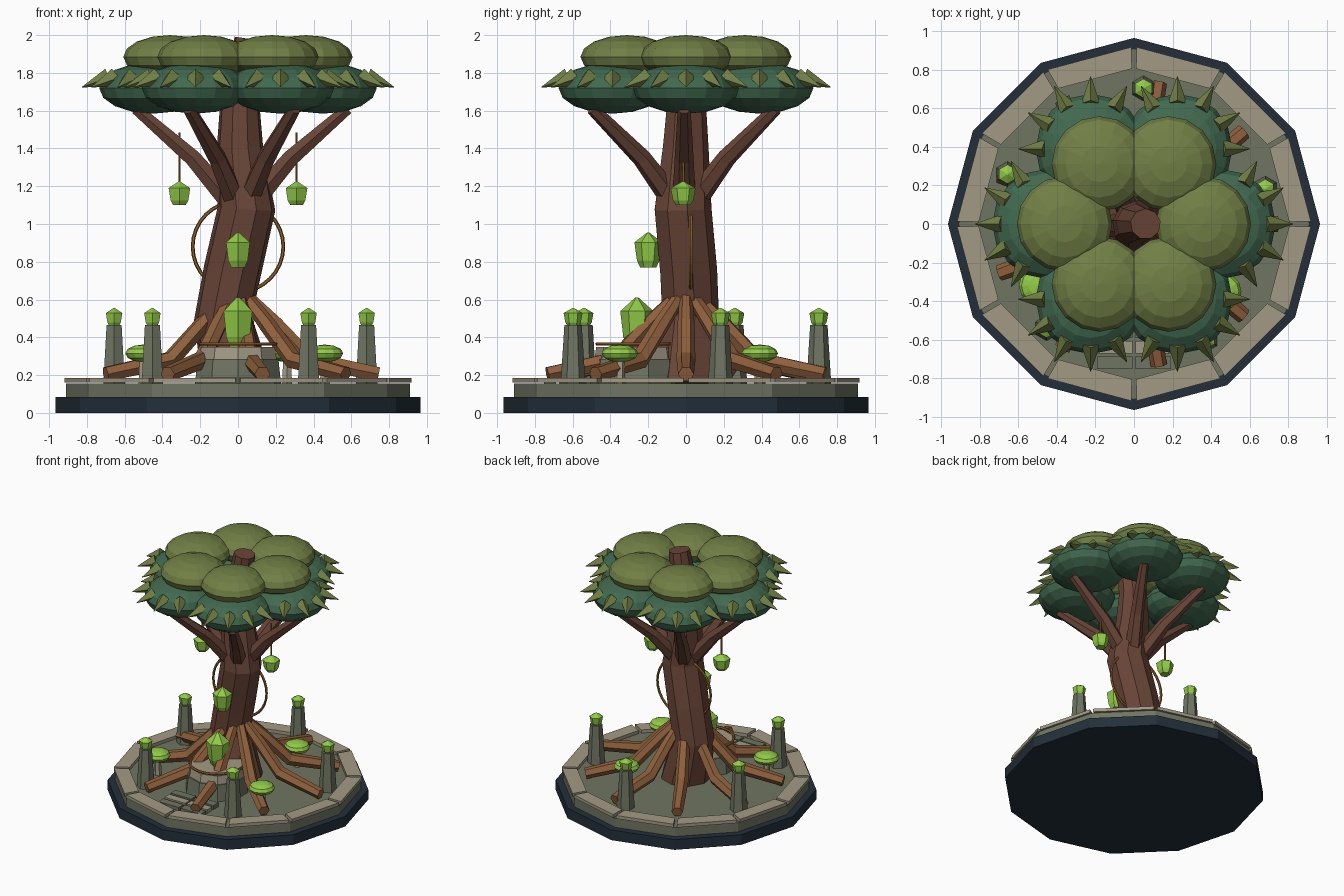
import bpy, bmesh
from math import cos, sin, radians, pi
from mathutils import Vector, Matrix

if "Cube" in bpy.data.objects:
    bpy.data.objects.remove(bpy.data.objects["Cube"], do_unlink=True)


def material(name, hexcode):
    rgb = [int(hexcode[i:i + 2], 16) / 255 for i in (0, 2, 4)]
    col = [c / 12.92 if c < 0.04 else ((c + 0.055) / 1.055) ** 2.4 for c in rgb] + [1]
    m = bpy.data.materials.new(name)
    m.use_nodes = True
    m.diffuse_color = col
    m.node_tree.nodes["Principled BSDF"].inputs["Base Color"].default_value = col
    return m


NAVY = material("dark_slate", "232F3A")
STONE = material("grey_stone", "6F7562")
BEIGE = material("pale_stone", "A39A85")
BARK = material("dark_bark", "694537")
ROOT = material("root_wood", "8F603C")
GOLD = material("old_gold", "94662F")
LEAF = material("olive_leaf", "717F45")
DEEP = material("deep_green_leaf", "41694F")
LIME = material("lime_glow", "92CB48")


def finish(name, bm, mat):
    bmesh.ops.recalc_face_normals(bm, faces=bm.faces)
    me = bpy.data.meshes.new(name)
    bm.to_mesh(me)
    bm.free()
    me.materials.append(mat)
    ob = bpy.data.objects.new(name, me)
    bpy.context.collection.objects.link(ob)
    return ob


def loft(name, pts, radii, n, mat, ref=(0, 1, 0), turn=0.0):
    """Faceted tube through pts; ref is perpendicular to the path."""
    pts, ref = [Vector(p) for p in pts], Vector(ref)
    bm, rings = bmesh.new(), []
    for i, p in enumerate(pts):
        t = (pts[min(i + 1, len(pts) - 1)] - pts[max(i - 1, 0)]).normalized()
        v = t.cross(ref).normalized()
        u = v.cross(t)
        angles = [2 * pi * k / n + turn for k in range(n)]
        rings.append([bm.verts.new(p + radii[i] * (u * cos(a) + v * sin(a))) for a in angles])
    for a, b in zip(rings, rings[1:]):
        for k in range(n):
            j = (k + 1) % n
            bm.faces.new((a[k], a[j], b[j], b[k]))
    bm.faces.new(rings[0])
    bm.faces.new(rings[-1])
    return finish(name, bm, mat)


def drum(name, x, y, z0, z1, r0, r1, n, mat, turn=0.0):
    return loft(name, [(x, y, z0), (x, y, z1)], [r0, r1], n, mat, turn=turn)


def radial(name, deg, profile, radii, mat, centre=(0, 0), n=6):
    """Tube following (distance, height) points in one compass direction."""
    a = radians(deg)
    pts = [(centre[0] + r * cos(a), centre[1] + r * sin(a), z) for r, z in profile]
    return loft(name, pts, radii, n, mat, ref=(-sin(a), cos(a), 0))


def ellipsoid(name, loc, size, mat, seg=16, rings=8):
    bm = bmesh.new()
    bmesh.ops.create_uvsphere(bm, u_segments=seg, v_segments=rings, radius=1,
                              matrix=Matrix.Translation(loc) @ Matrix.Diagonal((*size, 1)))
    return finish(name, bm, mat)


def lantern(name, x, y, bottom, top, r):
    h = top - bottom
    levels = [(0, 0.58), (0.2, 0.82), (0.72, 1), (1, 0.08)]
    return loft(name, [(x, y, bottom + h * f) for f, _ in levels],
                [r * s for _, s in levels], 6, LIME)


def ring(name, loc, radius, tube, tilt=0.0):
    bpy.ops.mesh.primitive_torus_add(location=loc, rotation=(tilt, 0, 0), major_radius=radius,
                                     minor_radius=tube, major_segments=32, minor_segments=6)
    ob = bpy.context.object
    ob.name = name
    ob.data.materials.append(GOLD)


def box(name, loc, size, mat):
    bm = bmesh.new()
    bmesh.ops.create_cube(bm, size=1, matrix=Matrix.Translation(loc) @ Matrix.Diagonal((*size, 1)))
    return finish(name, bm, mat)


# Stepped base with a rim of twelve paving stones
drum("base_plinth", 0, 0, 0, 0.083, 0.965, 0.965, 12, NAVY)
drum("stone_floor", 0, 0, 0.083, 0.156, 0.91, 0.91, 12, STONE)
for i in range(12):
    bm = bmesh.new()
    lo, hi = radians(30 * i + 0.8), radians(30 * i + 29.2)
    corners = [(0.805, lo), (0.918, lo), (0.918, hi), (0.805, hi)]
    face = bm.faces.new([bm.verts.new((r * cos(a), r * sin(a), 0.16)) for r, a in corners])
    up = bmesh.ops.extrude_face_region(bm, geom=[face])["geom"]
    bmesh.ops.translate(bm, vec=(0, 0, 0.026), verts=[g for g in up if isinstance(g, bmesh.types.BMVert)])
    finish(f"rim_stone_{i + 1}", bm, BEIGE)

# Front steps and shrine pedestal
for i, y in enumerate((-0.56, -0.64, -0.72)):
    for x in (-0.1, 0.1):
        box(f"step_{i + 1}", (x, y, 0.165), (0.185, 0.065, 0.05 - 0.008 * i), (STONE, BEIGE, STONE)[i])
drum("pedestal_foot", 0, -0.27, 0.15, 0.285, 0.24, 0.225, 10, STONE)
drum("pedestal_top", 0, -0.27, 0.285, 0.35, 0.215, 0.205, 10, BEIGE)
ring("pedestal_ring", (0, -0.27, 0.365), 0.2, 0.01)
lantern("shrine_lantern", 0, -0.26, 0.35, 0.612, 0.088)

# Trunk
loft("trunk", [(0, 0, 0.14), (-0.08, 0.02, 0.5), (-0.03, 0.01, 0.75), (0.045, -0.02, 1.08),
               (0.01, -0.005, 1.4), (0.01, 0, 1.65), (0.06, 0, 1.98)],
     [0.19, 0.155, 0.155, 0.155, 0.125, 0.105, 0.08], 9, BARK)
ring("trunk_ring", (0, 0.025, 0.88), 0.24, 0.01, pi / 2)

# Nine spreading roots
for i in range(9):
    radial(f"root_{i + 1}", 40 * i, [(0.05, 0.62), (0.2, 0.47), (0.38, 0.28), (0.745, 0.205)],
           [0.034, 0.045, 0.05, 0.042], ROOT)

# Branches and the two-tier canopy, one sector at a time
for i in range(6):
    deg = 60 * i
    c, s = cos(radians(deg)), sin(radians(deg))
    radial(f"branch_{i + 1}", deg, [(0.03, 1.08), (0.26, 1.35), (0.56, 1.61)],
           [0.065, 0.05, 0.034], BARK, centre=(0.02, -0.01))
    ellipsoid(f"lower_foliage_{i + 1}", (0.45 * c, 0.45 * s, 1.72), (0.285, 0.285, 0.136), DEEP)
    ellipsoid(f"upper_foliage_{i + 1}", (0.36 * c, 0.36 * s, 1.885), (0.247, 0.247, 0.115), LEAF)
    for k in range(-2, 3):
        radial(f"leaf_spike_{i + 1}_{k + 3}", deg + 30 * k, [(0.235, 1.775), (0.375, 1.725)],
               [0.05, 0.002], LEAF, centre=(0.45 * c, 0.45 * s), n=4)

# Hanging lanterns
for side, x in (("right", -0.31), ("left", 0.31)):
    drum(f"{side}_cord", x, -0.015, 1.21, 1.485, 0.007, 0.007, 6, GOLD)
    lantern(f"{side}_lantern", x, -0.015, 1.1, 1.225, 0.066)
lantern("front_lantern", 0, -0.2, 0.77, 0.955, 0.073)

# Five pillars with glowing caps
for i, deg in enumerate((15, 86, 158.5, 230, 302)):
    x, y = 0.705 * cos(radians(deg)), 0.705 * sin(radians(deg))
    drum(f"pillar_{i + 1}", x, y, 0.15, 0.465, 0.066, 0.046, 6, STONE)
    lantern(f"pillar_glow_{i + 1}", x, y, 0.46, 0.555, 0.05)

# Glowing mushrooms
for i, (x, y) in enumerate(((-0.5, -0.32), (0.46, -0.35), (0.26, 0.39))):
    drum(f"mushroom_stem_{i + 1}", x, y, 0.15, 0.3, 0.03, 0.024, 6, BEIGE)
    ellipsoid(f"mushroom_cap_{i + 1}", (x, y, 0.315), (0.097, 0.097, 0.047), LIME, 12, 6)
